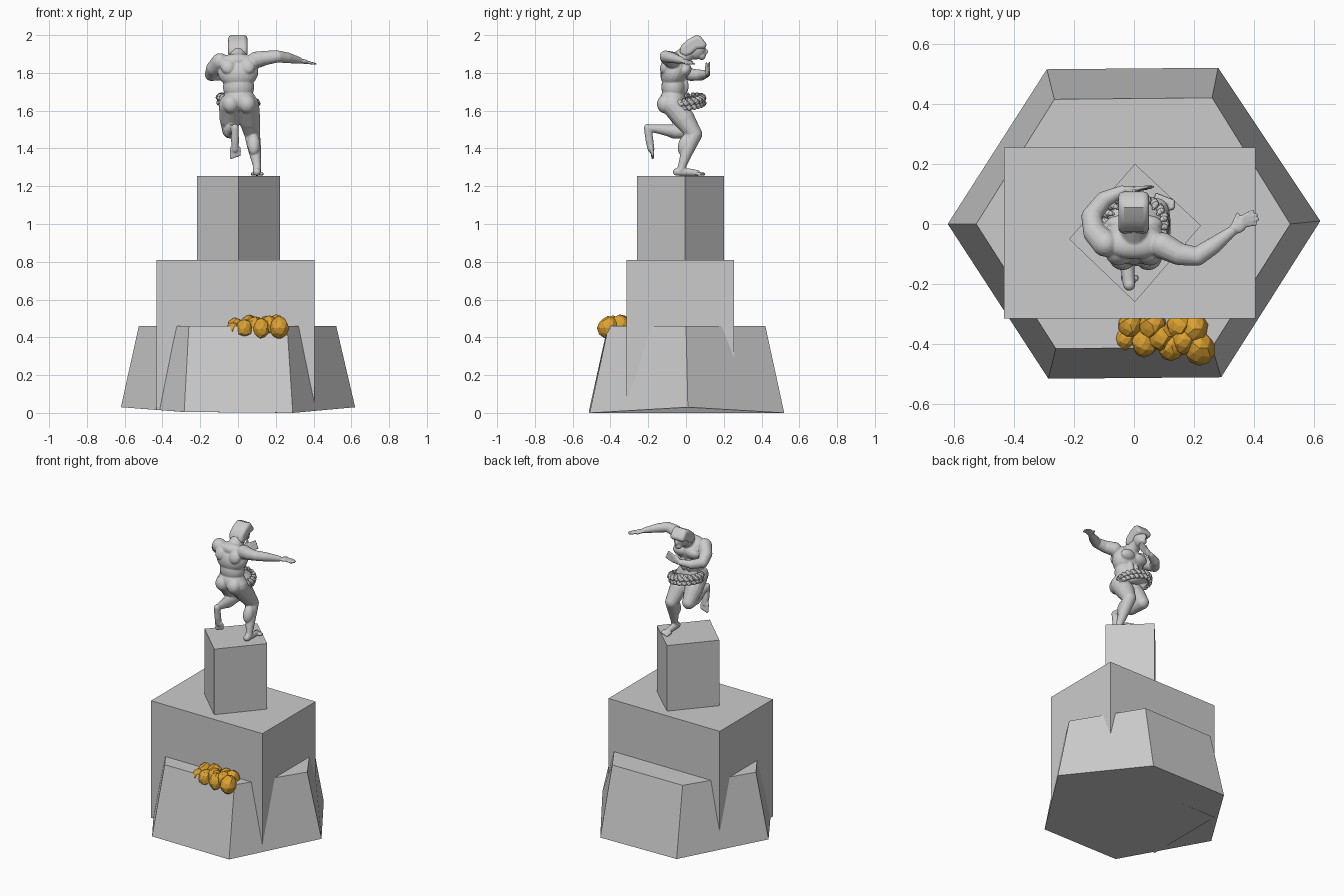
import bpy, bmesh, random
from math import sin, cos, pi, radians
from mathutils import Vector, Matrix, Euler

random.seed(4)


def finish(name, bm, smooth=False):
    bmesh.ops.recalc_face_normals(bm, faces=bm.faces)
    me = bpy.data.meshes.new(name)
    bm.to_mesh(me)
    bm.free()
    for p in me.polygons:
        p.use_smooth = smooth
    ob = bpy.data.objects.new(name, me)
    bpy.context.collection.objects.link(ob)
    return ob


def block(name, bottom, top):
    """Solid between two rings of points."""
    bm = bmesh.new()
    a = [bm.verts.new(p) for p in bottom]
    b = [bm.verts.new(p) for p in top]
    n = len(a)
    bm.faces.new(a[::-1])
    bm.faces.new(b)
    for i in range(n):
        j = (i + 1) % n
        bm.faces.new((a[i], a[j], b[j], b[i]))
    return finish(name, bm)


def prism(name, outline, z0, z1):
    return block(name, [(x, y, z0) for x, y in outline], [(x, y, z1) for x, y in outline])


def blob(bm, c, size, rot=(0, 0, 0)):
    m = (Matrix.Translation(c) @ Euler([radians(r) for r in rot]).to_matrix().to_4x4()
         @ Matrix.Diagonal((*size, 1)))
    bmesh.ops.create_uvsphere(bm, u_segments=20, v_segments=14, radius=1, matrix=m)


def limb(bm, pts, segs=14):
    """Chain of tapered segments; each point is x, y, z, radius."""
    for x, y, z, r in pts:
        bmesh.ops.create_uvsphere(bm, u_segments=segs, v_segments=max(4, segs // 2 + 1), radius=r,
                                  matrix=Matrix.Translation((x, y, z)))
    for p, q in zip(pts, pts[1:]):
        a, b = Vector(p[:3]), Vector(q[:3])
        d = b - a
        m = Matrix.Translation((a + b) / 2) @ d.to_track_quat('Z', 'Y').to_matrix().to_4x4()
        bmesh.ops.create_cone(bm, cap_ends=True, segments=segs, radius1=p[3], radius2=q[3],
                              depth=d.length, matrix=m)


# Stacked plinth: tapered hexagon, box, turned pillar
block("hexagonal_base",
      [(-.62, 0, .03), (-.285, -.515, .005), (.29, -.51, 0), (.62, .01, .03), (.28, .52, 0), (-.29, .515, .005)],
      [(-.525, 0, .46), (-.26, -.415, .46), (.26, -.41, .46), (.52, 0, .46), (.26, .42, .46), (-.265, .415, .46)])
prism("plinth_box", [(-.432, -.315), (.404, -.315), (.404, .255), (-.432, .255)], .015, .81)
prism("pillar", [(-.216, -.05), (.003, -.26), (.223, -.005), (.003, .2)], .8, 1.255)

# Faceted orange lumps on the front ledge
orange = bpy.data.materials.new("orange")
orange.diffuse_color = (.72, .36, .03, 1)
bm = bmesh.new()
for x, y, z, r in [(-.03, -.38, .437, .04), (-.012, -.335, .455, .047), (.035, -.395, .445, .05),
                   (.06, -.335, .465, .05), (.09, -.375, .46, .05), (.125, -.405, .445, .052),
                   (.15, -.34, .465, .047), (.165, -.385, .46, .05), (.2, -.35, .465, .052),
                   (.218, -.413, .45, .057)]:
    made = bmesh.ops.create_icosphere(bm, subdivisions=2, radius=1)["verts"]
    s = Vector((.9, 1.0, 1.08)) * r
    for v in made:
        v.co = v.co * random.uniform(.92, 1.05) * s + Vector((x, y, z))
        v.co.y = min(v.co.y, -.305)
finish("orange_lumps", bm).data.materials.append(orange)

# Running figure, facing +y: torso
bm = bmesh.new()
blob(bm, (.008, -.07, 1.655), (.088, .07, .065))
blob(bm, (.003, -.065, 1.725), (.083, .066, .08))
blob(bm, (0, -.06, 1.805), (.108, .072, .09), (-25, 0, 0))
blob(bm, (0, -.06, 1.855), (.105, .06, .045), (-25, 0, 0))
for s in (-1, 1):
    blob(bm, (.005 + s * .043, -.108, 1.635), (.046, .046, .05))        # buttock
    blob(bm, (s * .046, -.002, 1.815), (.05, .03, .036), (-25, 0, 0))    # pectoral
    blob(bm, (s * .052, -.105, 1.835), (.04, .03, .045), (-25, 0, 0))    # shoulder blade
    blob(bm, (s * .02, -.008, 1.73), (.02, .022, .045))                  # abdomen
# Neck and face
limb(bm, [(0, -.04, 1.865, .048), (0, .02, 1.915, .042)])
blob(bm, (0, .052, 1.925), (.042, .052, .055), (-20, 0, 0))
blob(bm, (0, .083, 1.89), (.025, .022, .022))
blob(bm, (0, .106, 1.912), (.008, .012, .014))

# Standing leg and foot
limb(bm, [(.05, -.07, 1.63, .062), (.06, -.01, 1.555, .058), (.075, .045, 1.475, .042),
          (.085, .015, 1.41, .037), (.1, -.02, 1.31, .022), (.1, -.025, 1.285, .023)])
blob(bm, (.084, -.005, 1.42), (.034, .036, .06), (-18, 0, 0))
limb(bm, [(.1, -.048, 1.276, .021), (.1, .02, 1.274, .02), (.1, .06, 1.27, .016)])
for i in range(5):
    limb(bm, [(.078 + i * .012, .055, 1.267, .010), (.076 + i * .013, .095 - i * .005, 1.264, .009)], 8)

# Trailing leg and foot
limb(bm, [(-.042, -.07, 1.63, .06), (-.043, -.02, 1.56, .056), (-.042, .03, 1.495, .042),
          (-.035, -.05, 1.49, .038), (-.02, -.165, 1.505, .022), (-.018, -.19, 1.505, .022)])
blob(bm, (-.036, -.05, 1.487), (.034, .06, .036))
limb(bm, [(-.016, -.203, 1.51, .02), (-.016, -.193, 1.44, .021), (-.015, -.185, 1.395, .018)])
for i in range(5):
    limb(bm, [(-.034 + i * .01, -.183, 1.4, .010), (-.036 + i * .011, -.176, 1.35 + i * .004, .008)], 8)

# Outstretched arm
limb(bm, [(.095, -.072, 1.868, .045), (.15, -.1, 1.88, .038), (.21, -.108, 1.887, .032),
          (.26, -.075, 1.88, .029), (.325, -.025, 1.866, .018)])
blob(bm, (.348, -.006, 1.86), (.032, .024, .012), (0, 8, 38))
for dx, dy in [(.405, .0), (.412, .016), (.408, .031), (.395, .043)]:
    limb(bm, [(.36, dy * .6 - .005, 1.858, .009), (dx, dy, 1.847, .006)], 8)
limb(bm, [(.335, .0, 1.862, .01), (.345, .032, 1.858, .007)], 8)

# Bent arm across the chest
limb(bm, [(-.095, -.065, 1.86, .045), (-.13, -.03, 1.825, .039), (-.143, .025, 1.79, .033),
          (-.1, .08, 1.788, .029), (-.04, .11, 1.795, .019)])
blob(bm, (-.012, .114, 1.803), (.032, .013, .024), (0, -25, 0))
for i in range(4):
    limb(bm, [(-.005 + i * .005, .115, 1.822 - i * .011, .009),
              (.045 + i * .006, .124, 1.853 - i * .014, .006)], 8)
limb(bm, [(-.02, .11, 1.81, .01), (-.004, .108, 1.85, .007)], 8)

body = finish("running_figure", bm, True)
rm = body.modifiers.new("blend", 'REMESH')
rm.mode = 'VOXEL'
rm.voxel_size = .0042
rm.use_smooth_shade = True
sm = body.modifiers.new("soften", 'SMOOTH')
sm.factor = .5
sm.iterations = 5

# Close-fitting hair cap, a side profile given width
profile = [(-.035, 1.9), (-.026, 1.945), (.012, 1.978), (.055, 2.0), (.078, 1.994), (.115, 1.945),
           (.098, 1.93), (.06, 1.925), (.03, 1.9), (.0, 1.885)]
cap = block("hair_cap", [(-.052, y, z) for y, z in profile], [(.05, y, z) for y, z in profile])
bv = cap.modifiers.new("round", 'BEVEL')
bv.width = .022
bv.segments = 4
bv.limit_method = 'ANGLE'
bv.angle_limit = radians(60)
bpy.context.view_layer.objects.active = cap
cap.select_set(True)
bpy.ops.object.shade_smooth_by_angle(angle=radians(40))

# Fruit skirt: curved fruits around a tilted hip ring
bm = bmesh.new()
count = 20
for tier, lift, out in ((0, .012, 0), (1, -.014, -.006)):
    for i in range(count):
        a = 2 * pi * (i + tier / 2) / count
        path = []
        for r, t, z, w in ((.082, -.03, .02, .005), (.098, -.02, .008, .013), (.103, 0, -.004, .014),
                           (.1, .02, -.004, .012), (.1, .035, .008, .005)):
            rr = (r + out) * (1.06 if cos(a) < 0 else 1)
            b = a + t * 5
            path.append((rr * cos(b), rr * .9 * sin(b), z + lift, w))
        limb(bm, path, 8)
bmesh.ops.create_cone(bm, cap_ends=True, segments=32, radius1=.1, radius2=.085, depth=.03,
                      matrix=Matrix.Diagonal((1, .9, 1, 1)))
skirt = finish("fruit_skirt", bm, True)
skirt.location = (.002, .002, 1.645)
skirt.rotation_euler = (radians(6), radians(9), 0)
